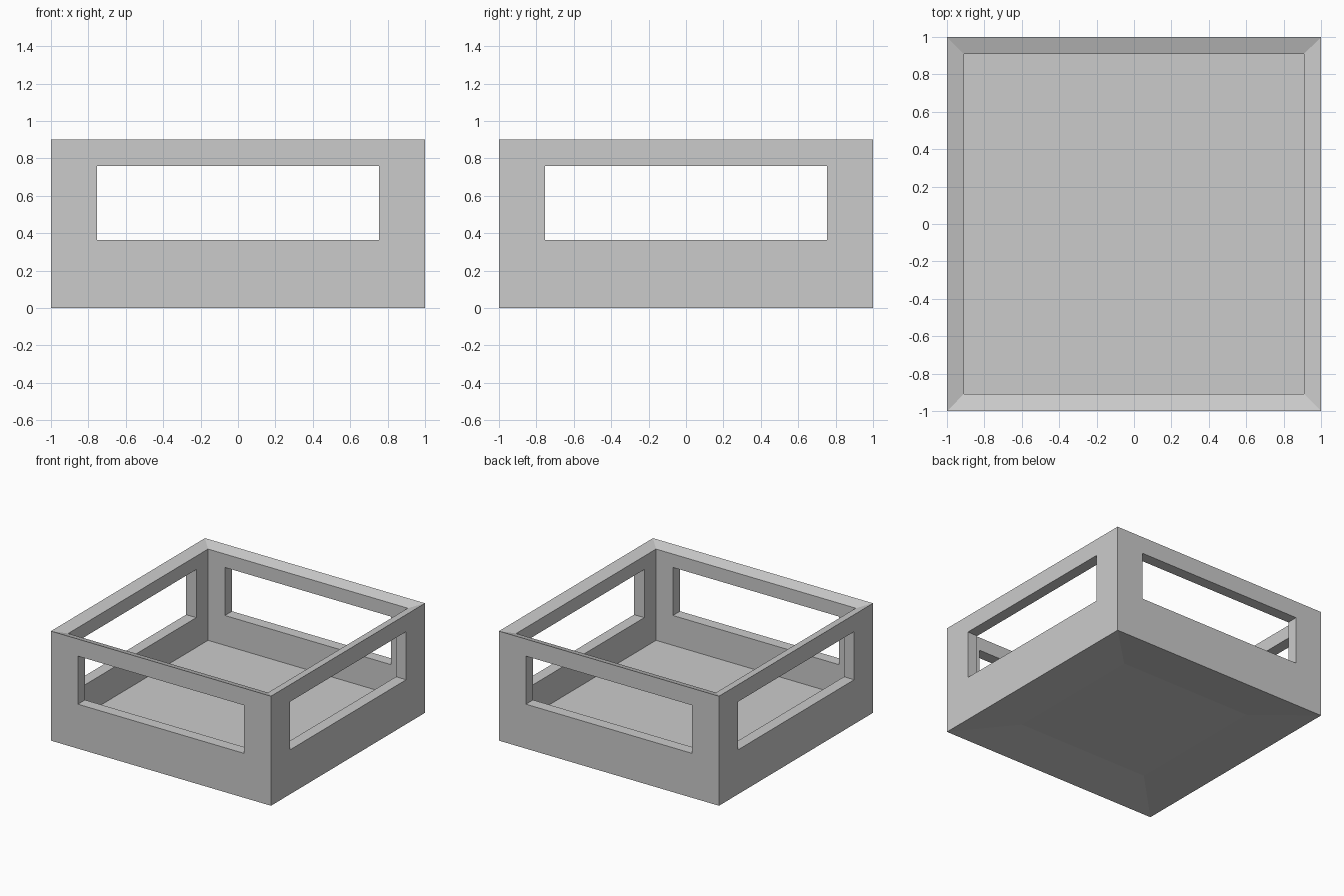
import bpy, bmesh

if "Cube" in bpy.data.objects:
    bpy.data.objects.remove(bpy.data.objects["Cube"])

# Half-width and height of each square ring: underside, outer wall, sloped rim, inner wall
RINGS = [(0.60, 0.035), (1.0, 0.0), (1.0, 0.90), (0.908, 0.87), (0.908, 0.12)]
WIN_HALF, WIN_LOW, WIN_HIGH = 0.755, 0.365, 0.76


def new_object(name, bm):
    bmesh.ops.recalc_face_normals(bm, faces=bm.faces)
    mesh = bpy.data.meshes.new(name)
    bm.to_mesh(mesh)
    bm.free()
    ob = bpy.data.objects.new(name, mesh)
    bpy.context.collection.objects.link(ob)
    return ob


# Tray: square rings joined, with a recessed underside and an inside floor
bm = bmesh.new()
loops = [[bm.verts.new((sx * r, sy * r, z))
          for sx, sy in ((-1, -1), (1, -1), (1, 1), (-1, 1))] for r, z in RINGS]
for a, b in zip(loops, loops[1:]):
    for i in range(4):
        j = (i + 1) % 4
        bm.faces.new((a[i], a[j], b[j], b[i]))
bm.faces.new(loops[0][::-1])
bm.faces.new(loops[-1])
tray = new_object("open_tray", bm)


# Window openings: each cutter passes through two opposite walls
def cut_windows(name, sx, sy):
    bm = bmesh.new()
    bmesh.ops.create_cube(bm, size=1)
    bmesh.ops.scale(bm, vec=(sx, sy, WIN_HIGH - WIN_LOW), verts=bm.verts)
    bmesh.ops.translate(bm, vec=(0, 0, (WIN_LOW + WIN_HIGH) / 2), verts=bm.verts)
    cutter = new_object(name, bm)
    cutter.hide_render = True
    mod = tray.modifiers.new(name, 'BOOLEAN')
    mod.operation = 'DIFFERENCE'
    mod.solver = 'EXACT'
    mod.object = cutter
    bpy.context.view_layer.objects.active = tray
    bpy.ops.object.modifier_apply(modifier=mod.name)
    bpy.data.objects.remove(cutter)


cut_windows("side_window_cutter", 3, 2 * WIN_HALF)
cut_windows("front_window_cutter", 2 * WIN_HALF, 3)
